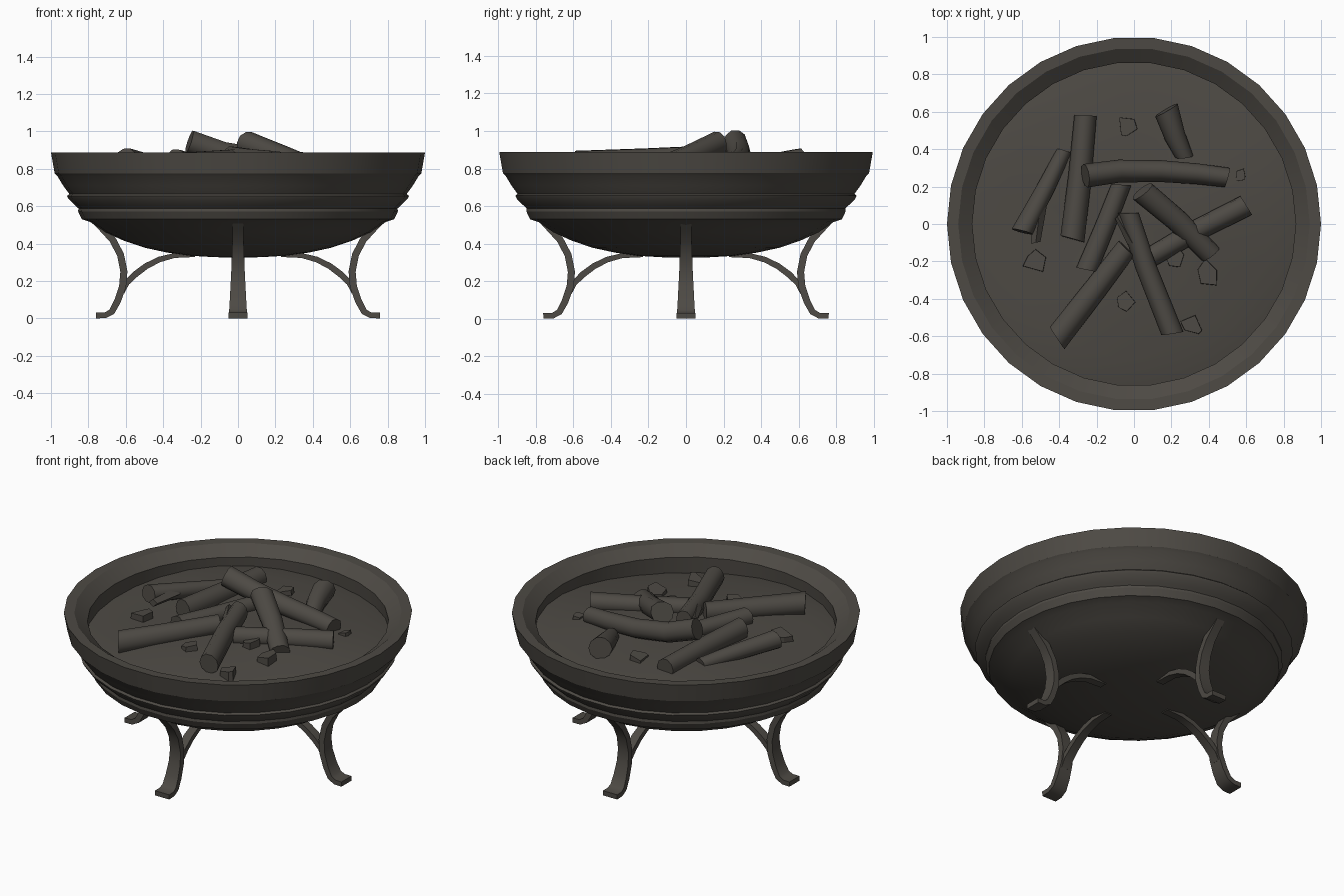
import bpy, bmesh, math, random
from mathutils import Vector, Matrix

if "Cube" in bpy.data.objects:
    bpy.data.objects.remove(bpy.data.objects["Cube"])

random.seed(4)
iron = bpy.data.materials.new("dark iron brown")
iron.diffuse_color = (0.075, 0.068, 0.058, 1)
iron.use_nodes = True
iron.node_tree.nodes["Principled BSDF"].inputs["Base Color"].default_value = iron.diffuse_color


def finish(name, bm, angle=35):
    bmesh.ops.recalc_face_normals(bm, faces=bm.faces)
    me = bpy.data.meshes.new(name)
    bm.to_mesh(me)
    bm.free()
    me.materials.append(iron)
    me.shade_smooth()
    me.set_sharp_from_angle(angle=math.radians(angle))
    ob = bpy.data.objects.new(name, me)
    bpy.context.collection.objects.link(ob)
    return ob


def bridge(bm, rings):
    for a, b in zip(rings, rings[1:]):
        n = len(a)
        for i in range(n):
            bm.faces.new((a[i], a[(i + 1) % n], b[(i + 1) % n], b[i]))


def lathe(name, profile, height=lambda r, a: 0, angle=35, n=30):
    """Spin an (r, z) profile; r = 0 at the last point closes with a fan."""
    bm = bmesh.new()
    rings = []
    for r, z in profile[:-1]:
        rings.append([bm.verts.new((r * math.cos(t), r * math.sin(t), z + height(r, t)))
                      for t in (2 * math.pi * i / n for i in range(n))])
    bridge(bm, rings)
    tip = bm.verts.new((0, 0, profile[-1][1]))
    last = rings[-1]
    for i in range(n):
        bm.faces.new((last[i], last[(i + 1) % n], tip))
    return finish(name, bm, angle)


# Bowl: inner wall, flat rim, flared collar, moulding, rounded underside
lathe("bowl", [(0.87, 0.73), (0.865, 0.83), (0.94, 0.885), (1.0, 0.887), (0.98, 0.775),
               (0.965, 0.76), (0.935, 0.71), (0.902, 0.665), (0.914, 0.655), (0.905, 0.637),
               (0.87, 0.603), (0.853, 0.588), (0.855, 0.572), (0.835, 0.53), (0.79, 0.515),
               (0.71, 0.46), (0.61, 0.415), (0.5, 0.378), (0.38, 0.352), (0.26, 0.335),
               (0.12, 0.327), (0, 0.325)], angle=28)

# Ash bed: gentle uneven mound
lathe("ash_bed", [(0.875, 0.75), (0.82, 0.762), (0.72, 0.775), (0.55, 0.795),
                  (0.35, 0.807), (0.15, 0.812), (0, 0.815)],
      lambda r, a: 0.018 * r * math.sin(3 * a + 1) + 0.012 * r * math.sin(a), 60)


def strap(bm, path, turn):
    """Flat bar along (r, z, width, thickness) points, turned about z."""
    rings = []
    rot = Matrix.Rotation(turn, 3, 'Z')
    for i, (r, z, w, t) in enumerate(path):
        a, b = path[max(i - 1, 0)], path[min(i + 1, len(path) - 1)]
        d = Vector((b[0] - a[0], 0, b[1] - a[1])).normalized()
        nrm = Vector((-d.z, 0, d.x)) * t / 2
        c, s = Vector((r, 0, z)), Vector((0, w / 2, 0))
        rings.append([bm.verts.new(rot @ p) for p in
                      (c + nrm + s, c + nrm - s, c - nrm - s, c - nrm + s)])
    bridge(bm, rings)
    bm.faces.new(rings[0])
    bm.faces.new(rings[-1])


# Four curved legs, each with a brace under the bowl
LEG = [(0.79, 0.55, .055, .035), (0.735, 0.49, .057, .035), (0.67, 0.42, .06, .037),
       (0.628, 0.34, .066, .037), (0.61, 0.25, .072, .038), (0.617, 0.17, .08, .038),
       (0.645, 0.09, .088, .036), (0.675, 0.035, .094, .034), (0.71, 0.016, .098, .03),
       (0.76, 0.015, .1, .03)]
BRACE = [(0.622, 0.14, .06, .03), (0.595, 0.19, .06, .03), (0.55, 0.235, .056, .034),
         (0.49, 0.28, .054, .032), (0.42, 0.315, .052, .03), (0.34, 0.336, .05, .026),
         (0.23, 0.338, .05, .02)]
for k, side in enumerate(("right", "back", "left", "front")):
    bm = bmesh.new()
    strap(bm, LEG, k * math.pi / 2)
    strap(bm, BRACE, k * math.pi / 2)
    finish(side + "_leg", bm, 40)


def log(name, pts, r0, r1, n=10):
    """Tapered, slightly irregular log with slanted cut ends."""
    bm = bmesh.new()
    pts = [Vector(p) for p in pts]
    rings = []
    shape = [random.uniform(0.96, 1.06) for _ in range(n)]
    for i, p in enumerate(pts):
        d = (pts[min(i + 1, len(pts) - 1)] - pts[max(i - 1, 0)]).normalized()
        side = d.cross(Vector((0, 0, 1))).normalized()
        up = side.cross(d)
        f = i / (len(pts) - 1)
        r = r0 + (r1 - r0) * f
        slant = random.uniform(-0.35, 0.35) if i in (0, len(pts) - 1) else 0
        rings.append([bm.verts.new(p + (side * math.cos(t) + up * math.sin(t)
                                        + d * slant * math.cos(t)) * r * shape[j])
                      for j, t in ((j, 2 * math.pi * j / n) for j in range(n))])
    bridge(bm, rings)
    bm.faces.new(rings[0])
    bm.faces.new(rings[-1])
    return finish(name, bm, 52)


# Pile of logs
LOGS = [
    ([(-.26, .58, .82), (-.29, .25, .83), (-.33, -.08, .84)], .06, .066),
    ([(-.375, .39, .80), (-.47, .2, .825), (-.6, -.04, .855)], .04, .055),
    ([(-.26, .26, .945), (-.08, .285, .885), (.14, .285, .85), (.34, .27, .835),
      (.5, .25, .825)], .063, .052),
    ([(.175, .61, .84), (.22, .47, .825), (.27, .36, .80)], .066, .045),
    ([(.6, .10, .825), (.34, -.03, .825), (.1, -.17, .825)], .06, .055),
    ([(.045, .175, .935), (.23, .02, .865), (.41, -.16, .795)], .066, .058),
    ([(-.07, .21, .83), (-.16, -.02, .83), (-.255, -.245, .83)], .05, .055),
    ([(-.04, -.13, .845), (-.2, -.34, .83), (-.41, -.61, .815)], .058, .068),
    ([(-.03, .06, .865), (.06, -.22, .85), (.205, -.585, .835)], .055, .06),
]
for i, (pts, a, b) in enumerate(LOGS):
    log("log_%d" % (i + 1), pts, a, b)
# Split pieces
log("splinter_left", [(-.5, .1, .84), (-.525, -.1, .84)], .035, .025, 4)
log("splinter_middle", [(-.09, .04, .88), (-.01, -.1, .875)], .016, .028, 4)

# Flat charcoal chips scattered on the ash
CHIPS = [(-.035, .52, .06), (.565, .26, .038), (-.53, -.2, .062), (-.045, -.41, .052),
         (.39, -.27, .075), (.315, -.55, .065), (.22, -.18, .065), (.14, -.14, .05)]
for i, (x, y, s) in enumerate(CHIPS):
    bm = bmesh.new()
    corners = [(2 * math.pi * (k + random.uniform(-.35, .35)) / 5, random.uniform(.75, 1.2))
               for k in range(5)]
    z = 0.81 - 0.07 * (x * x + y * y)
    rings = [[bm.verts.new((x + s * f * q * math.cos(t), y + s * f * q * math.sin(t),
                            z + h + 0.2 * s * math.cos(t))) for t, q in corners]
             for f, h in ((1.0, -.03), (0.95, .03))]
    bridge(bm, rings)
    bm.faces.new(rings[0])
    bm.faces.new(rings[-1])
    finish("chip_%d" % (i + 1), bm, 20)
